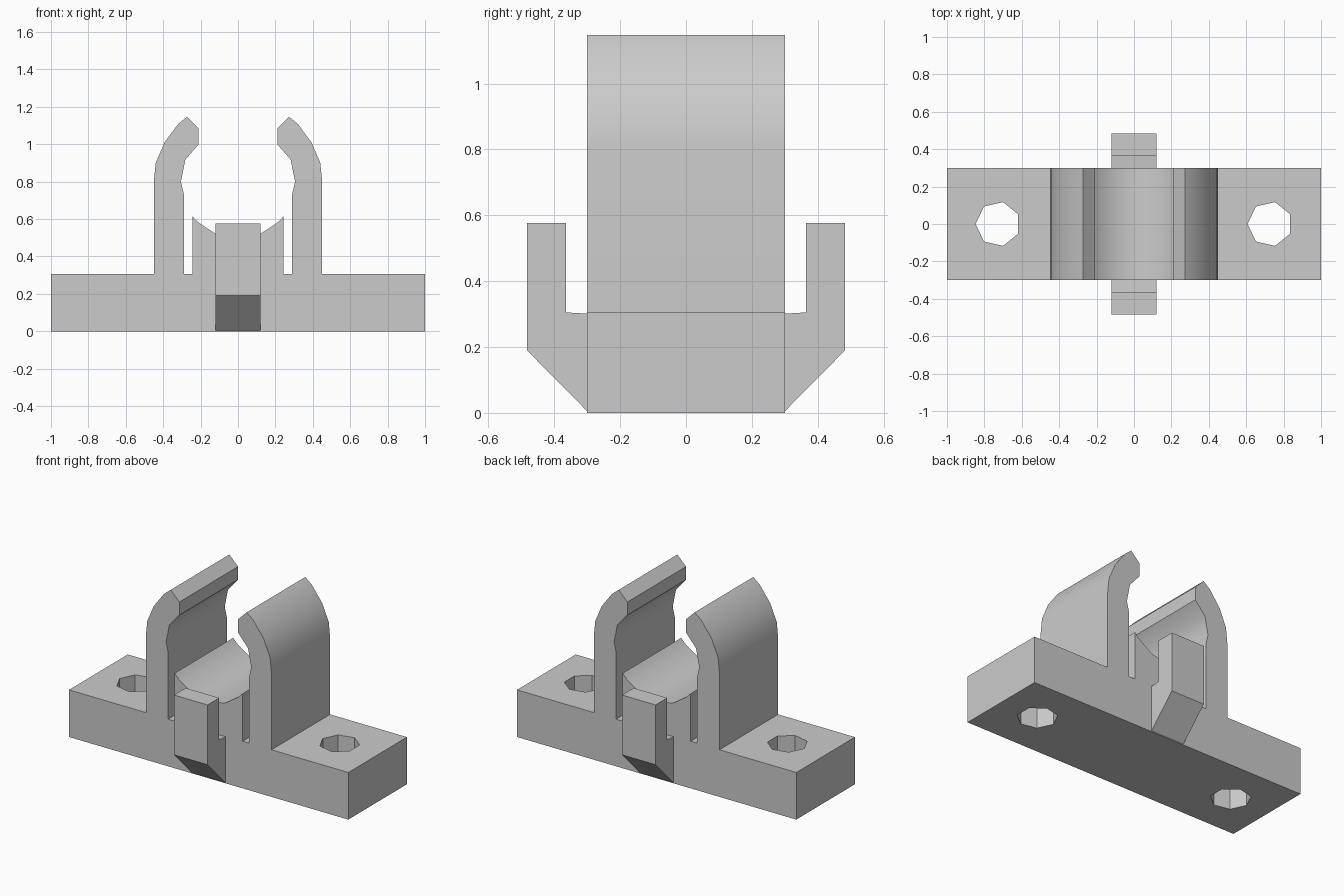
import bpy, bmesh, math
from mathutils import Vector

cube = bpy.data.objects.get("Cube")
if cube:
    bpy.data.objects.remove(cube, do_unlink=True)

grey = bpy.data.materials.new("light_grey_plastic")
grey.use_nodes = True
colour = (0.6, 0.6, 0.6, 1)
grey.diffuse_color = colour
grey.node_tree.nodes["Principled BSDF"].inputs["Base Color"].default_value = colour


def extrude_profile(name, points, offset):
    """Fill a closed profile and extrude it along the offset."""
    bm = bmesh.new()
    face = bm.faces.new([bm.verts.new(p) for p in points])
    moved = bmesh.ops.extrude_face_region(bm, geom=[face], use_keep_orig=True)["geom"]
    verts = [v for v in moved if isinstance(v, bmesh.types.BMVert)]
    bmesh.ops.translate(bm, vec=Vector(offset), verts=verts)
    bmesh.ops.recalc_face_normals(bm, faces=bm.faces)
    mesh = bpy.data.meshes.new(name)
    bm.to_mesh(mesh)
    bm.free()
    mesh.materials.append(grey)
    obj = bpy.data.objects.new(name, mesh)
    bpy.context.collection.objects.link(obj)
    return obj


def select_only(obj):
    bpy.ops.object.select_all(action="DESELECT")
    obj.select_set(True)
    bpy.context.view_layer.objects.active = obj


def bore(degrees):
    """Point on the round seat that holds the pipe."""
    a = math.radians(degrees)
    return (0.305 * math.cos(a), 0.8 + 0.305 * math.sin(a))


# Clip body: base, sprung arm, slot and curved cradle as one half profile
half = [(1, 0), (1, 0.305), (0.45, 0.305), (0.45, 0.8), (0.44, 0.9),
        (0.393, 1.01), (0.32, 1.108), (0.272, 1.147), (0.21, 1.085), (0.21, 1.0),
        bore(22.5), bore(0), (0.29, 0.735), (0.29, 0.305),
        (0.244, 0.305), (0.244, 0.615), bore(-45), bore(-67.5)]
profile = half + [bore(-90)] + [(-x, z) for x, z in reversed(half)]
body = extrude_profile("clip_body", [(x, -0.3, z) for x, z in profile], (0, 0.6, 0))

# Seven-sided screw holes through the base
for x in (-0.727, 0.727):
    ring = [(x - 0.12 * math.cos(math.tau * i / 7),
             0.12 * math.sin(math.tau * i / 7), -0.1) for i in range(7)]
    cutter = extrude_profile("hole_cutter", ring, (0, 0, 0.6))
    cutter.hide_render = True
    cut = body.modifiers.new("screw_hole", "BOOLEAN")
    cut.operation = "DIFFERENCE"
    cut.solver = "EXACT"
    cut.object = cutter
    select_only(body)
    bpy.ops.object.modifier_apply(modifier=cut.name)
    bpy.data.objects.remove(cutter, do_unlink=True)

select_only(body)
bpy.ops.object.shade_smooth_by_angle(angle=math.radians(30))

# Upright hooks at the front and back
hook = [(0.28, 0.005), (0.3, 0.005), (0.483, 0.19), (0.483, 0.577),
        (0.364, 0.577), (0.364, 0.305), (0.28, 0.3)]
for name, side in (("front_hook", -1), ("back_hook", 1)):
    extrude_profile(name, [(-0.12, side * y, z) for y, z in hook], (0.24, 0, 0))
